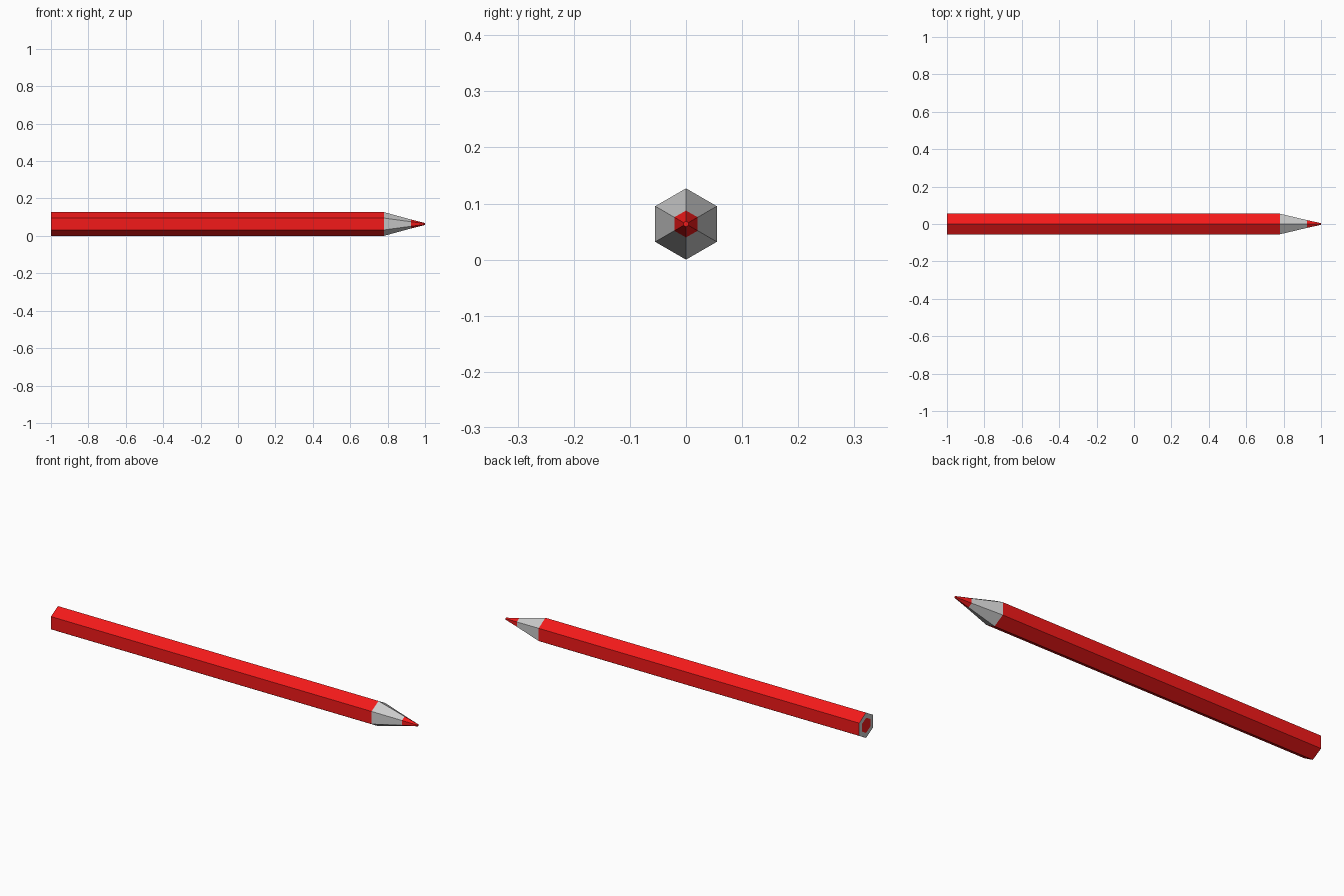
import bpy, bmesh, math

if "Cube" in bpy.data.objects:
    bpy.data.objects.remove(bpy.data.objects["Cube"])

R = 0.0635          # corner radius of the hexagonal barrel
CORE = 0.038        # corner radius of the lead at the flat end
SIDES = 6


def hex_sweep(name, profile, mat=None, cap_start=False, cap_end=False):
    """Sweep a hexagon along x through (x, radius) stations."""
    bm = bmesh.new()
    rings = []
    for x, r in profile:
        ring = []
        for k in range(SIDES):
            a = math.pi / 2 + k * 2 * math.pi / SIDES
            ring.append(bm.verts.new((x, r * math.cos(a), R + r * math.sin(a))))
        rings.append(ring)
    for a, b in zip(rings, rings[1:]):
        for i in range(SIDES):
            j = (i + 1) % SIDES
            bm.faces.new((a[i], a[j], b[j], b[i]))
    if cap_start:
        bm.faces.new(rings[0][::-1])
    if cap_end:
        bm.faces.new(rings[-1])
    mesh = bpy.data.meshes.new(name)
    bm.to_mesh(mesh)
    bm.free()
    if mat:
        mesh.materials.append(mat)
    obj = bpy.data.objects.new(name, mesh)
    bpy.context.collection.objects.link(obj)
    return obj


red = bpy.data.materials.new("red")
red.diffuse_color = (0.9, 0.01, 0.01, 1)
red.use_nodes = True
red.node_tree.nodes["Principled BSDF"].inputs["Base Color"].default_value = red.diffuse_color

# Painted barrel
hex_sweep("painted_barrel", [(-1, R), (0.78, R)], red)

# Bare wood: sharpened taper and the ring on the flat end
hex_sweep("sharpened_wood", [(0.78, R), (0.925, 0.024)])
hex_sweep("end_wood_ring", [(-1, CORE), (-1, R)])

# Coloured lead: pointed tip and the core seen at the flat end
hex_sweep("lead_tip", [(0.925, 0.024), (1, 0.005)], red, cap_end=True)
hex_sweep("lead_core_end", [(-1, CORE)], red, cap_start=True)
